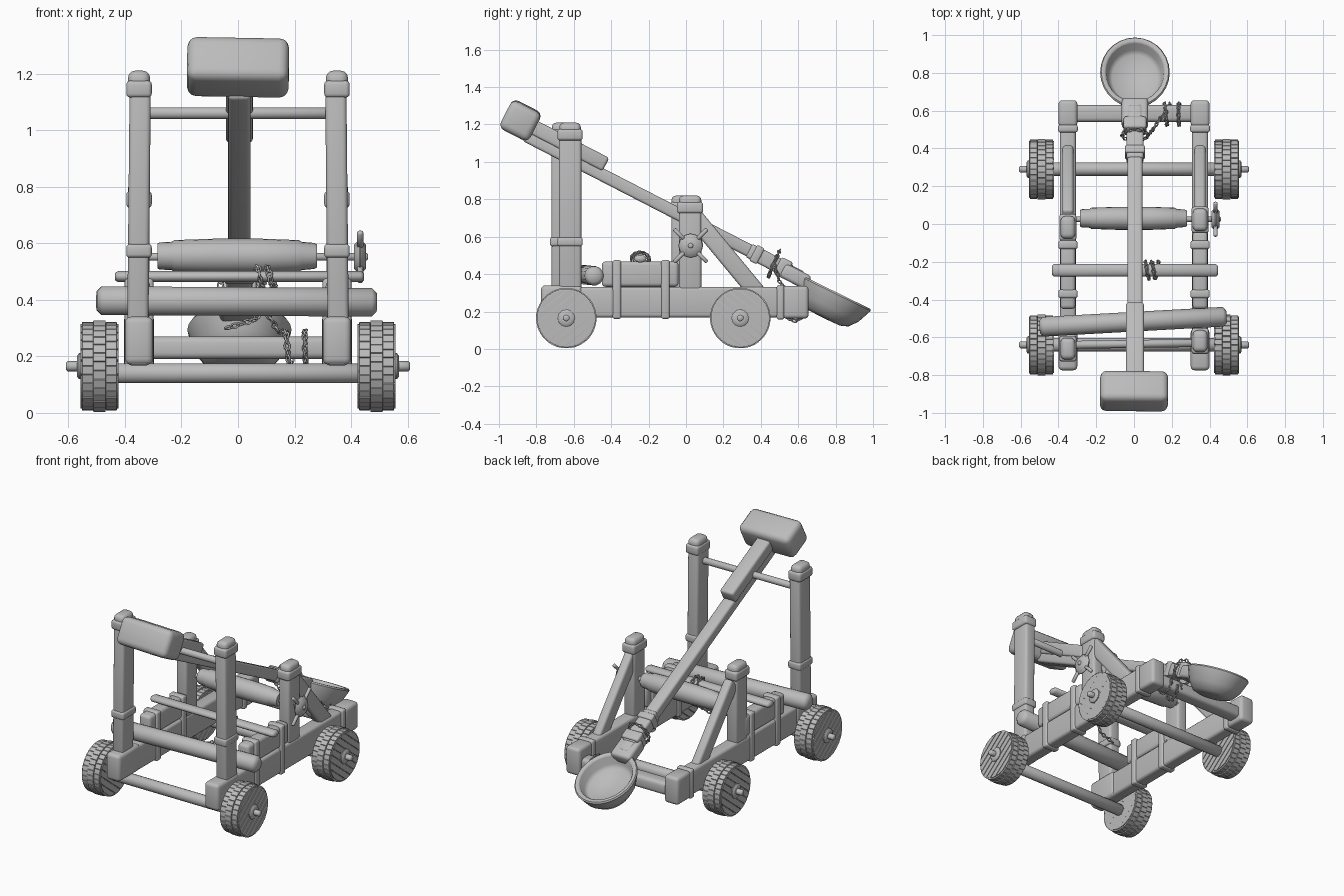
import bpy, bmesh, math
from mathutils import Vector, Matrix

cube = bpy.data.objects.get("Cube")
if cube:
    bpy.data.objects.remove(cube)

GREY = (0.5, 0.5, 0.5, 1)
mat = bpy.data.materials.new("weathered_grey")
mat.use_nodes = True
mat.diffuse_color = GREY
mat.node_tree.nodes["Principled BSDF"].inputs["Base Color"].default_value = GREY
mat.node_tree.nodes["Principled BSDF"].inputs["Roughness"].default_value = 0.8


def finish(name, bm, matrix=Matrix(), angle=50):
    bmesh.ops.recalc_face_normals(bm, faces=bm.faces)
    mesh = bpy.data.meshes.new(name)
    bm.to_mesh(mesh)
    bm.free()
    mesh.transform(matrix)
    mesh.materials.append(mat)
    mesh.shade_smooth()
    mesh.set_sharp_from_angle(angle=math.radians(angle))
    obj = bpy.data.objects.new(name, mesh)
    bpy.context.collection.objects.link(obj)
    return obj


def box(name, loc, size, bevel=0.015, tilt=0, roll=0):
    bm = bmesh.new()
    bmesh.ops.create_cube(bm, size=1)
    bmesh.ops.scale(bm, vec=size, verts=bm.verts)
    bmesh.ops.bevel(bm, geom=bm.edges[:], offset=bevel, segments=3, profile=0.5, affect='EDGES')
    m = Matrix.Translation(loc) @ Matrix.Rotation(tilt, 4, 'X') @ Matrix.Rotation(roll, 4, 'Y')
    return finish(name, bm, m)


def lathe(name, profile, matrix, sides=20, angle=50):
    """Spin (radius, height) points about local z."""
    bm = bmesh.new()
    verts = [bm.verts.new((r, 0, h)) for r, h in profile]
    edges = [bm.edges.new(pair) for pair in zip(verts, verts[1:])]
    bmesh.ops.spin(bm, geom=verts + edges, cent=(0, 0, 0), axis=(0, 0, 1),
                   angle=math.tau, steps=sides, use_duplicate=False)
    bmesh.ops.remove_doubles(bm, verts=bm.verts, dist=1e-4)
    return finish(name, bm, matrix, angle)


def along(p, q):
    p, q = Vector(p), Vector(q)
    return Matrix.Translation(p) @ (q - p).to_track_quat('Z', 'Y').to_matrix().to_4x4()


def rod(name, p, q, r, sides=14, squash=1):
    length = (Vector(q) - Vector(p)).length
    c = r * 0.35
    profile = [(0, 0), (r - c, 0), (r, c), (r, length - c), (r - c, length), (0, length)]
    obj = lathe(name, profile, along(p, q), sides, 60)
    if squash != 1:
        for v in obj.data.vertices:
            v.co.z = p[2] + (v.co.z - p[2]) * squash
    return obj


def chain(name, path, spacing=0.023):
    """Interlocked links laid along a polyline."""
    pts, spots, carry = [Vector(p) for p in path], [], 0
    for a, b in zip(pts, pts[1:]):
        d, pos = (b - a).length, carry
        while pos < d:
            spots.append((a.lerp(b, pos / d), b - a))
            pos += spacing
        carry = pos - d
    bm = bmesh.new()
    nu, nv = 10, 5
    for i, (pos, direction) in enumerate(spots):
        m = (Matrix.Translation(pos) @ direction.to_track_quat('X', 'Z').to_matrix().to_4x4()
             @ Matrix.Rotation(math.pi / 2 * (i % 2) + 0.5, 4, 'X'))
        rings = []
        for u in range(nu):
            a = math.tau * u / nu
            ring = []
            for v in range(nv):
                b = math.tau * v / nv
                k = 0.004 * math.cos(b)
                ring.append(bm.verts.new(m @ Vector(((0.014 + k) * math.cos(a),
                                                     (0.009 + k) * math.sin(a), 0.004 * math.sin(b)))))
            rings.append(ring)
        for u in range(nu):
            r0, r1 = rings[u], rings[(u + 1) % nu]
            for v in range(nv):
                w = (v + 1) % nv
                bm.faces.new((r0[v], r1[v], r1[w], r0[w]))
    return finish(name, bm, angle=80)


def wheel(name, side, y):
    base = Matrix.Translation((side * 0.49, y, 0.165)) @ Matrix.Rotation(side * math.pi / 2, 4, 'Y')
    # Three rows of tread blocks
    for row, (h, depth, r) in enumerate([(-0.042, 0.04, 0.153), (0, 0.044, 0.158), (0.042, 0.04, 0.153)]):
        bm = bmesh.new()
        bmesh.ops.create_cone(bm, cap_ends=True, segments=32, radius1=r, radius2=r, depth=depth)
        treads = [f for f in bm.faces if abs(f.normal.z) < 0.5]
        bmesh.ops.inset_individual(bm, faces=treads, thickness=0.002, depth=0.004)
        finish(name + "_tread", bm, base @ Matrix.Translation((0, 0, h)) @ Matrix.Rotation(row * 0.1, 4, 'Z'), 30)
    # Diagonal planks on both faces
    bm = bmesh.new()
    step, r = 0.038, 0.149
    for face in (-1, 1):
        for i in range(-4, 4):
            lo, hi = i * step + 0.0025, (i + 1) * step - 0.0025
            lo, hi = max(lo, -r + 0.004), min(hi, r - 0.004)
            outline = []
            for d in (lo, (lo + hi) / 2, hi):
                outline.append((math.sqrt(r * r - d * d), d))
            outline += [(-x, d) for x, d in reversed(outline)]
            lower = [bm.verts.new((x, d, face * 0.055)) for x, d in outline]
            upper = [bm.verts.new((x, d, face * 0.067)) for x, d in outline]
            bm.faces.new(lower)
            bm.faces.new(upper)
            for k in range(6):
                n = (k + 1) % 6
                bm.faces.new((lower[k], lower[n], upper[n], upper[k]))
    lean = 0.9 if y > 0 else -0.9
    finish(name + "_planks", bm, base @ Matrix.Rotation(lean, 4, 'Z'), 30)
    lathe(name + "_hub", [(0, 0), (0.046, 0), (0.046, 0.072), (0.036, 0.08), (0.018, 0.08),
                          (0.018, 0.112), (0.012, 0.118), (0, 0.118)], base, 12)


# Rolling gear
for label, y in (("front", -0.64), ("rear", 0.29)):
    for side, word in ((-1, "right"), (1, "left")):
        wheel(f"{label}_{word}_wheel", side, y)
    rod(label + "_axle", (-0.44, y, 0.14), (0.44, y, 0.14), 0.036)

# Both sides of the frame
for s, word in ((-1, "right"), (1, "left")):
    x = s * 0.35
    shift = 0.0 if s > 0 else -0.04
    box(word + "_rail", (x, -0.06, 0.25), (0.085, 1.42, 0.165), 0.018)
    box(word + "_rail_front_block", (x, -0.665, 0.255), (0.1, 0.22, 0.17), 0.022)
    box(word + "_rail_rear_block", (x, 0.585, 0.25), (0.1, 0.14, 0.175), 0.02)
    box(word + "_rail_rear_band", (x, 0.505, 0.25), (0.105, 0.04, 0.185), 0.012)
    box(word + "_upper_block", (x, -0.245, 0.40), (0.08, 0.41, 0.135), 0.02)
    for y in (-0.37, -0.11):
        box(word + "_block_band", (x, y, 0.318), (0.102, 0.045, 0.315), 0.012)
    # Tall front post
    y = -0.62 + shift
    box(word + "_front_post", (x, y, 0.73), (0.075, 0.12, 0.88), 0.016, roll=-s * 0.01)
    box(word + "_front_post_cap", (x, y, 1.145), (0.09, 0.135, 0.06), 0.014)
    box(word + "_front_post_tip", (x, y, 1.175), (0.078, 0.115, 0.07), 0.025)
    box(word + "_front_post_band", (x, y, 0.573), (0.09, 0.135, 0.048), 0.012)
    # Short middle post and its brace
    y = 0.022 + shift
    box(word + "_middle_post", (x, y, 0.55), (0.075, 0.12, 0.48), 0.016)
    box(word + "_middle_post_cap", (x, y, 0.755), (0.09, 0.14, 0.06), 0.014)
    box(word + "_middle_post_tip", (x, y, 0.785), (0.078, 0.12, 0.07), 0.025)
    box(word + "_brace", (x, 0.215, 0.50), (0.058, 0.56, 0.095), 0.016, tilt=-0.88)

# Cross bars
rod("top_crossbar", (-0.34, -0.64, 1.06), (0.34, -0.63, 1.06), 0.021)
rod("front_log", (-0.5, -0.545, 0.397), (0.49, -0.49, 0.391), 0.052)
rod("middle_bar", (-0.435, -0.245, 0.482), (0.445, -0.245, 0.482), 0.034, squash=0.6)
box("rear_crossbeam", (0, 0.585, 0.23), (0.66, 0.09, 0.08), 0.022)

# Winch drum, shaft and hand knob
drum = [(0, 0), (0.044, 0), (0.048, 0.008), (0.05, 0.05), (0.056, 0.06), (0.061, 0.2),
        (0.061, 0.37), (0.056, 0.5), (0.05, 0.51), (0.046, 0.555), (0.04, 0.565), (0, 0.565)]
lathe("winch_drum", drum, along((-0.285, 0.03, 0.555), (1, 0.03, 0.555)), 20)
rod("winch_shaft", (-0.38, 0.025, 0.552), (0.46, 0.025, 0.552), 0.014, 10)
rod("winch_knob", (0.41, 0.025, 0.552), (0.452, 0.025, 0.552), 0.066, 12)
for k in range(4):
    a = math.radians(45 + 90 * k)
    c, s = math.cos(a), math.sin(a)
    rod("winch_handle", (0.432, 0.025 + 0.05 * c, 0.552 + 0.05 * s),
        (0.432, 0.025 + 0.125 * c, 0.552 + 0.125 * s), 0.011, 8)

# Throwing arm
SLOPE = 0.515
TILT = math.atan(SLOPE)


def arm_part(name, y0, y1, width, thick, lift=0, bevel=0.015):
    y = (y0 + y1) / 2
    centre = Vector((0.005, y + lift * math.sin(TILT), 0.70 - SLOPE * y + lift * math.cos(TILT)))
    return box(name, centre, (width, (y1 - y0) / math.cos(TILT), thick), bevel, -TILT)


arm_part("throwing_arm", -0.86, 0.62, 0.08, 0.068)
arm_part("arm_top_board", -0.86, -0.455, 0.096, 0.08, 0.058)
arm_part("arm_sleeve", 0.335, 0.56, 0.092, 0.08)
arm_part("arm_band", 0.36, 0.4, 0.105, 0.095, 0, 0.01)
arm_part("scoop_collar", 0.49, 0.55, 0.12, 0.1, 0, 0.012)
arm_part("scoop_neck", 0.52, 0.66, 0.14, 0.08, -0.01, 0.02)
box("counterweight", (0, -0.885, 1.222), (0.36, 0.178, 0.17), 0.034, -TILT, 0.02)

# Scoop bowl
bowl = [(0, -0.15), (0.085, -0.148), (0.125, -0.132), (0.16, -0.085), (0.185, -0.02), (0.19, -0.005),
        (0.184, 0.004), (0.166, 0.004), (0.158, -0.005), (0.145, -0.055), (0.125, -0.075), (0, -0.08)]
lathe("scoop_bowl", bowl, Matrix.Translation((0.005, 0.805, 0.298)) @ Matrix.Rotation(-0.455, 4, 'X')
      @ Matrix.Diagonal((0.97, 1.08, 1, 1)), 28)


def coil(x0, x1, y, z, ry, rz, turns, start=0.0):
    n = int(turns * 12)
    return [(x0 + (x1 - x0) * i / n, y + ry * math.cos(start + math.tau * i / 12),
             z + rz * math.sin(start + math.tau * i / 12)) for i in range(n + 1)]


# Chains
chain("middle_bar_chain", coil(0.06, 0.13, -0.245, 0.482, 0.046, 0.034, 2)
      + [(0.13, -0.22, 0.44), (0.06, -0.245, 0.33), (-0.04, -0.25, 0.3)])
chain("arm_chain", [(0.005 + 0.068 * math.cos(t * math.tau / 12), 0.47 + 0.03 * math.sin(t * math.tau / 12),
                     0.455 + 0.07 * math.sin(t * math.tau / 12)) for t in range(13)]
      + [(0.1, 0.5, 0.36), (0.14, 0.56, 0.29), (0.18, 0.6, 0.285)])
chain("rear_beam_chain", coil(0.16, 0.19, 0.58, 0.22, 0.058, 0.07, 1))
chain("rear_beam_chain_end", coil(0.235, 0.24, 0.58, 0.235, 0.058, 0.055, 1))
